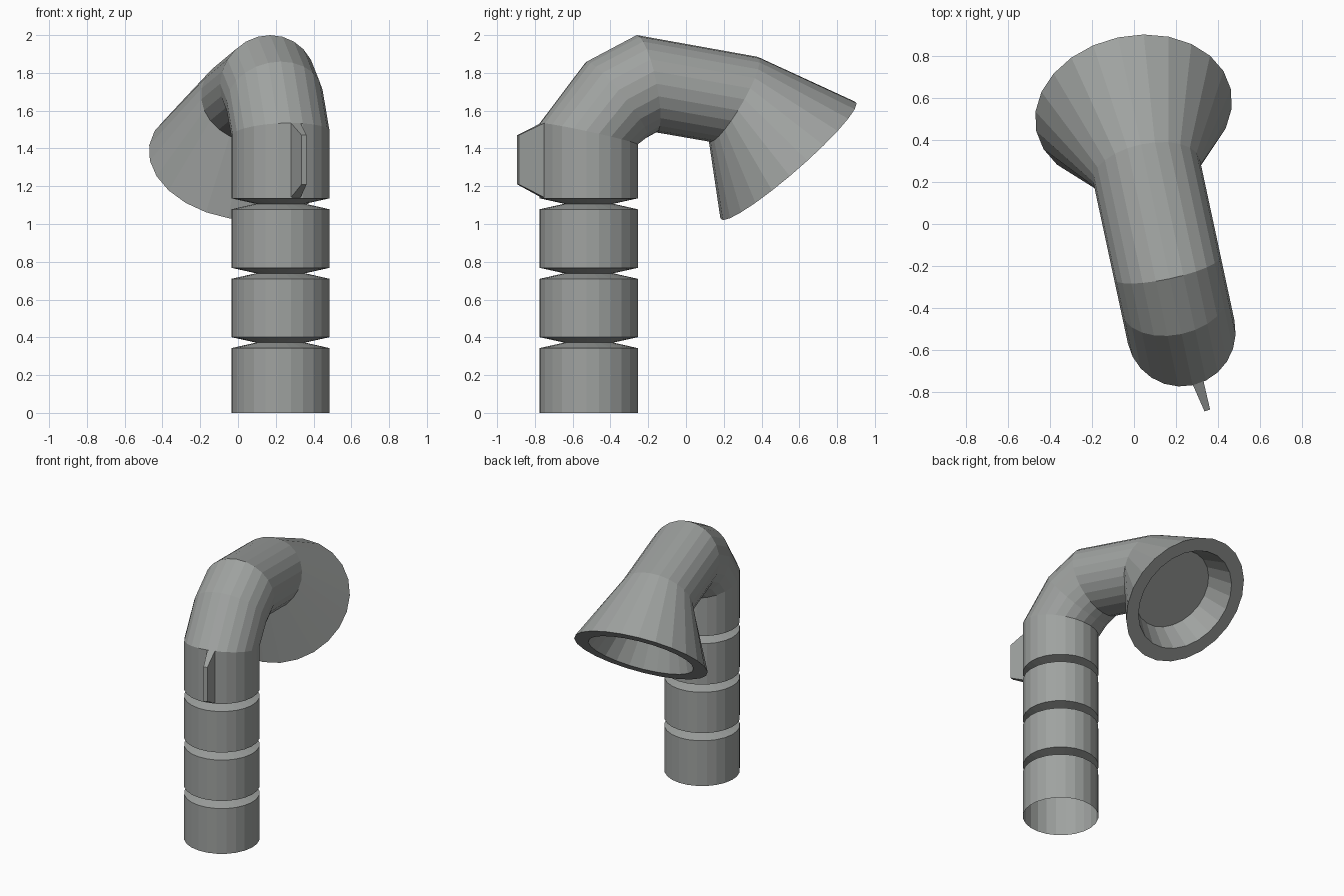
import bpy, math
from mathutils import Vector

if "Cube" in bpy.data.objects:
    bpy.data.objects.remove(bpy.data.objects["Cube"])

SIDES = 24
BASE = Vector((0.225, -0.515, 0))            # axis of the upright pipe
FWD = Vector((-0.21, 0.978, 0)).normalized()  # plan direction the horn points
LAT = Vector((-FWD.y, FWD.x, 0))
R = 0.26

grey = bpy.data.materials.new("metal grey")
grey.diffuse_color = (0.35, 0.365, 0.355, 1)
grey.use_nodes = True
grey.node_tree.nodes["Principled BSDF"].inputs["Base Color"].default_value = grey.diffuse_color


def make(name, verts, faces):
    mesh = bpy.data.meshes.new(name)
    mesh.from_pydata(verts, [], faces)
    mesh.materials.append(grey)
    ob = bpy.data.objects.new(name, mesh)
    bpy.context.collection.objects.link(ob)
    return ob


def at(s, z):
    """Point in the vertical bend plane: s along FWD, z up."""
    return BASE + FWD * s + Vector((0, 0, z))


def ring(outer, inner, half_width):
    """Ring across the bend plane between its outer and inner points."""
    o, i = at(*outer), at(*inner)
    c, u = (o + i) / 2, (i - o) / 2
    angles = [2 * math.pi * k / SIDES for k in range(SIDES)]
    return [c + u * math.cos(a) + LAT * half_width * math.sin(a) for a in angles]


def flat_ring(z, r=R):
    return ring((-r, z), (r, z), r)


def loft(name, rings, cap_end=False):
    verts = [v for r in rings for v in r]
    faces = []
    for n in range(len(rings) - 1):
        a, b = n * SIDES, (n + 1) * SIDES
        for j in range(SIDES):
            k = (j + 1) % SIDES
            faces.append((a + j, a + k, b + k, b + j))
    if cap_end:
        faces.append(tuple(range(len(verts) - SIDES, len(verts))))
    return make(name, verts, faces)


# upright pipe, open at the bottom, with three V grooves
rings = [flat_ring(0)]
for z in (0.372, 0.739, 1.107):
    rings += [flat_ring(z - 0.029), flat_ring(z, 0.13), flat_ring(z + 0.029)]
shoulder = ring((-0.26, 1.535), (0.26, 1.42), R)
rings.append(shoulder)
loft("upright_pipe", rings)

# elbow and sloping arm
neck = ring((0.915, 1.885), (0.66, 1.435), R)
loft("elbow_arm", [shoulder,
                   ring((-0.01, 1.86), (0.31, 1.455), R),
                   ring((0.26, 2.0), (0.365, 1.485), R),
                   neck])

# flared horn with a thick rim and a recessed end plate
mouth = ring((1.437, 1.65), (0.727, 1.02), 0.475)
centre = at(1.082, 1.335)
axis = FWD * 0.664 + Vector((0, 0, -0.748))
rim = [centre + (v - centre) * 0.79 for v in mouth]
plate = [centre - axis * 0.17 + (v - centre) * 0.62 for v in mouth]
loft("flared_horn", [neck, mouth, rim, plate], cap_end=True)

# tapered fin on the front of the pipe
out = Vector((0.316, -0.949, 0))
side = Vector((0.949, 0.316, 0))
verts = []
for sgn in (-1, 1):
    for r, w, z in ((0.245, 0.028, 1.135), (0.395, 0.014, 1.21),
                    (0.395, 0.014, 1.47), (0.245, 0.028, 1.54)):
        verts.append(BASE + out * r + side * sgn * w + Vector((0, 0, z)))
faces = [(0, 1, 2, 3), (7, 6, 5, 4)]
faces += [(j, j + 4, (j + 1) % 4 + 4, (j + 1) % 4) for j in range(4)]
make("front_fin", verts, faces)
